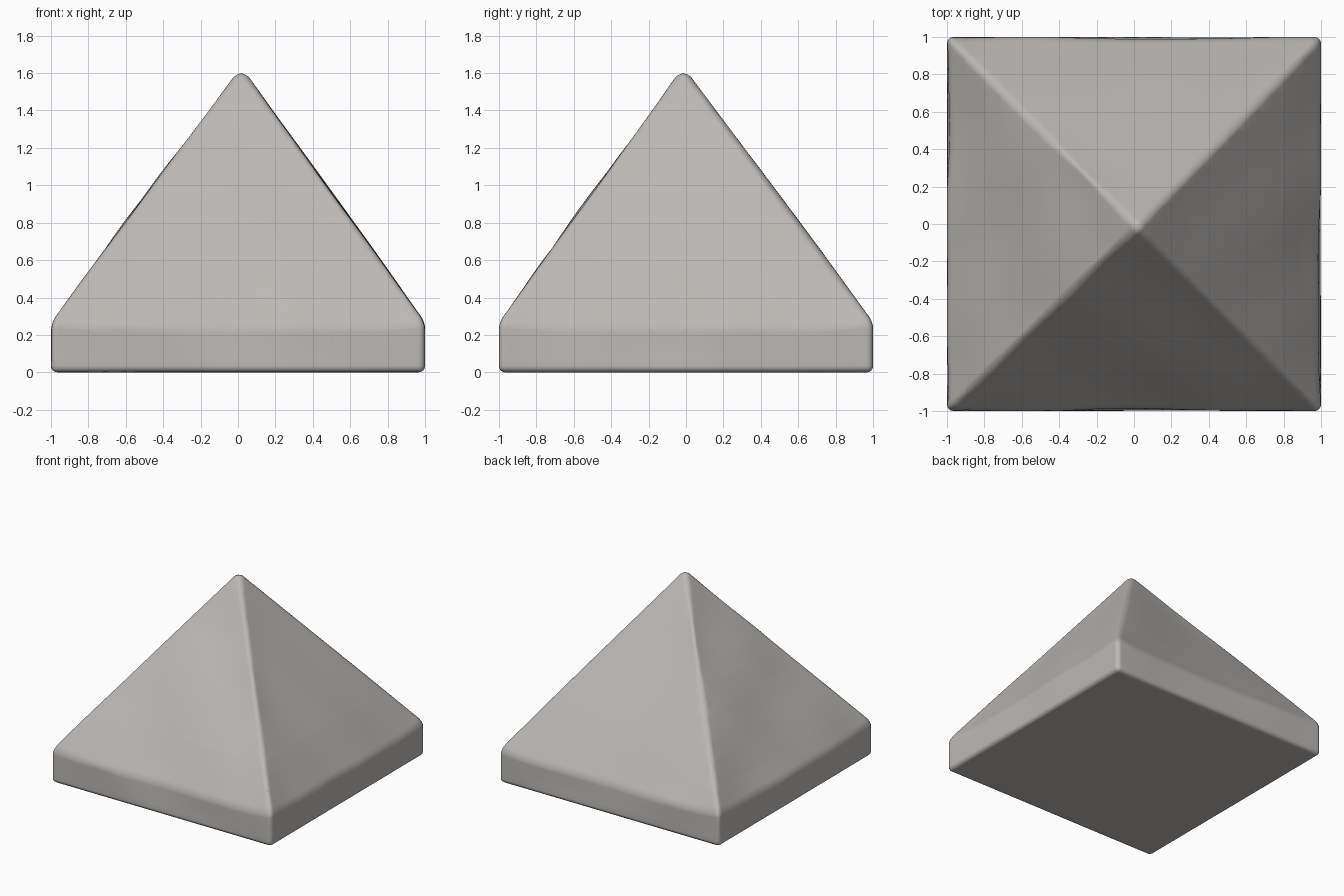
import bpy, bmesh, math
from mathutils import Vector

if "Cube" in bpy.data.objects:
    bpy.data.objects.remove(bpy.data.objects["Cube"])

WAIST, APEX = 0.275, 1.635

# Stone colour
stone = bpy.data.materials.new("warm grey stone")
stone.diffuse_color = (0.50, 0.48, 0.46, 1)
stone.use_nodes = True
stone.node_tree.nodes["Principled BSDF"].inputs["Base Color"].default_value = stone.diffuse_color

# Square plinth with a pyramid on top, as one solid
bm = bmesh.new()
corners = [(-1, -1), (1, -1), (1, 1), (-1, 1)]
low = [bm.verts.new((x, y, 0)) for x, y in corners]
mid = [bm.verts.new((x, y, WAIST)) for x, y in corners]
tip = bm.verts.new((0.018, -0.015, APEX))
bm.faces.new(low[::-1])
for i in range(4):
    j = (i + 1) % 4
    bm.faces.new((low[i], low[j], mid[j], mid[i]))
    bm.faces.new((mid[i], mid[j], tip))

# Worn, rounded edges
bmesh.ops.bevel(bm, geom=bm.edges[:], offset=0.035, segments=4,
                profile=0.5, affect='EDGES', clamp_overlap=True)

# Slice into a grid so the faces can undulate
def slice_at(co, no):
    bmesh.ops.bisect_plane(bm, geom=bm.verts[:] + bm.edges[:] + bm.faces[:],
                           plane_co=co, plane_no=no, dist=1e-5)

for k in range(-9, 10):
    slice_at((k * 0.1, 0, 0), (1, 0, 0))
    slice_at((0, k * 0.1, 0), (0, 1, 0))
for k in range(1, 20):
    slice_at((0, 0, k * 0.08), (0, 0, 1))

# Gentle hand-worn waves, with the waist sagging mid-face
for v in bm.verts:
    x, y, z = v.co
    big = max(abs(x), abs(y), 1e-6)
    m = min(abs(x), abs(y)) / big
    mask = (1 - m ** 6) * min(1, z / 0.2) * min(1, max(0, (1.55 - z) / 0.3))
    out = Vector((x, y, 0)) if big < 1e-5 else (
        Vector((math.copysign(1, x), 0, 0)) if abs(x) > abs(y)
        else Vector((0, math.copysign(1, y), 0)))
    wave = 0.008 * math.sin(5 * x + 3 * y + 4 * z) + 0.004 * math.sin(9 * y - 7 * x)
    sag = 0.03 * math.exp(-((z - WAIST) / 0.2) ** 2)
    v.co += out * (wave - 0.006) * mask
    v.co.z -= sag * mask

bmesh.ops.recalc_face_normals(bm, faces=bm.faces[:])
# Keep x and y within the 2 unit footprint
for v in bm.verts:
    v.co.x = max(-1, min(1, v.co.x))
    v.co.y = max(-1, min(1, v.co.y))
for f in bm.faces:
    f.smooth = True

mesh = bpy.data.meshes.new("pyramid_cap")
bm.to_mesh(mesh)
bm.free()
mesh.materials.append(stone)
cap = bpy.data.objects.new("pyramid_cap", mesh)
bpy.context.collection.objects.link(cap)
weighted = cap.modifiers.new("even shading", 'WEIGHTED_NORMAL')
weighted.keep_sharp = True
